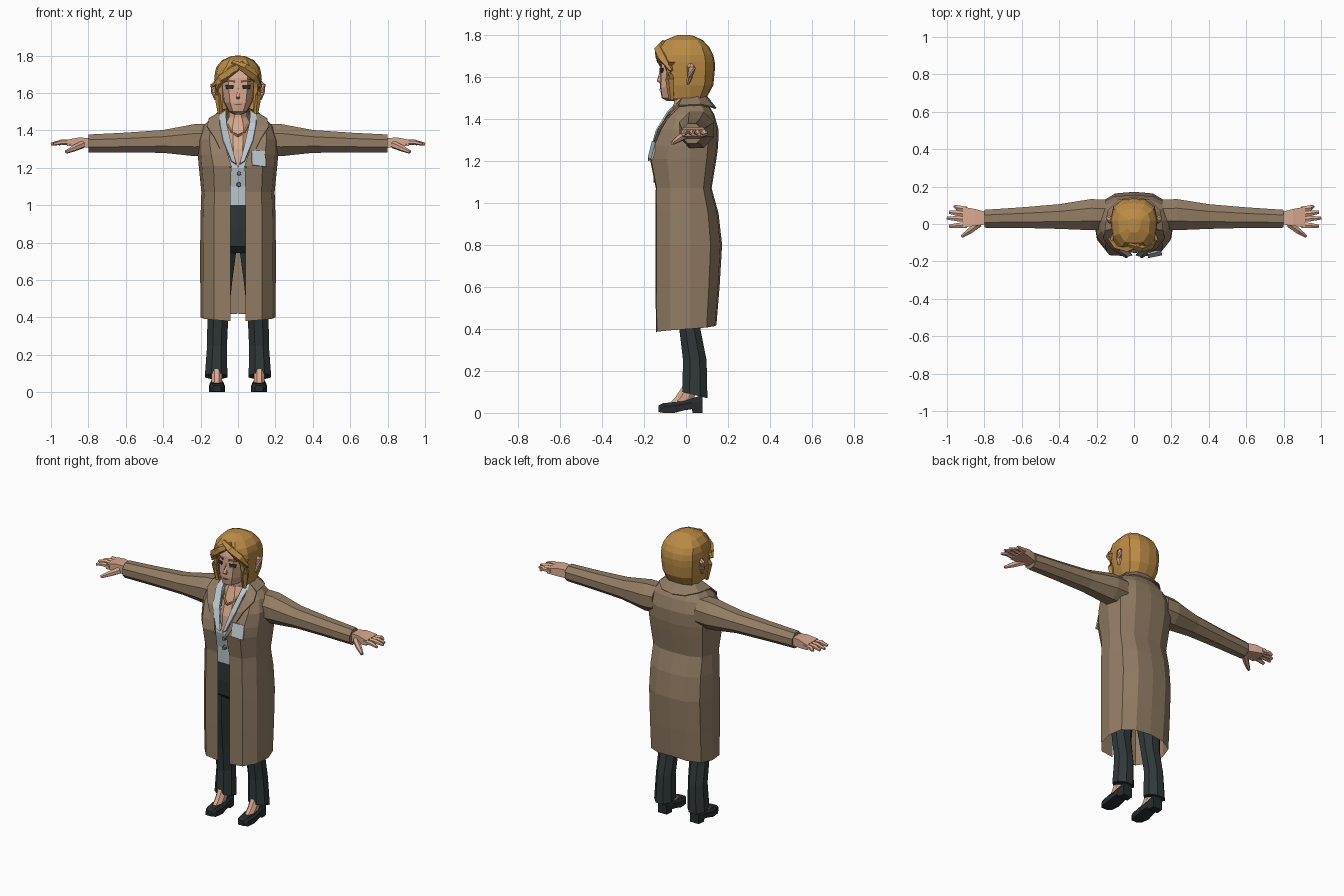
import bpy, bmesh, math
from mathutils import Vector


def material(name, rgb):
    m = bpy.data.materials.new(name)
    m.diffuse_color = (*rgb, 1)
    return m


COAT = material("tan coat", (0.29, 0.205, 0.13))
HAIR = material("golden hair", (0.50, 0.26, 0.06))
SKIN = material("skin", (0.70, 0.40, 0.28))
CLOTH = material("dark trousers", (0.030, 0.040, 0.041))
SHOE = material("shoe black", (0.020, 0.025, 0.027))
SHIRT = material("pale shirt", (0.50, 0.57, 0.60))
EYE = material("eye dark", (0.03, 0.03, 0.035))
BROW = material("brow brown", (0.25, 0.10, 0.03))
GOLD = material("necklace gold", (0.60, 0.33, 0.10))
GREY = material("button grey", (0.16, 0.18, 0.19))


def loft(name, rings, mat, closed=True, caps=True, mirror=False, thick=0):
    """Skin equal-length point rings with quads."""
    bm = bmesh.new()
    vs = [[bm.verts.new(p) for p in r] for r in rings]
    n = len(rings[0])
    for a, b in zip(vs, vs[1:]):
        for i in range(n if closed else n - 1):
            j = (i + 1) % n
            bm.faces.new((a[i], a[j], b[j], b[i]))
    if closed and caps:
        bm.faces.new(vs[0][::-1])
        bm.faces.new(vs[-1])
    bmesh.ops.remove_doubles(bm, verts=bm.verts, dist=1e-5)
    bmesh.ops.recalc_face_normals(bm, faces=bm.faces)
    me = bpy.data.meshes.new(name)
    bm.to_mesh(me)
    bm.free()
    me.materials.append(mat)
    ob = bpy.data.objects.new(name, me)
    bpy.context.collection.objects.link(ob)
    if thick:
        s = ob.modifiers.new("thick", 'SOLIDIFY')
        s.thickness, s.offset = thick, 0
    if mirror:
        ob.modifiers.new("mirror", 'MIRROR')
    return ob


def shell(name, rows, mat, hem=0):
    """Mirrored body shell; rows are (z, opening, half width, front y, back y)."""
    rings = []
    for k, (z, o, w, f, b) in enumerate(rows):
        pts = [(o, f), (o + .55 * (w - o), f * .97), (max(o, .92 * w), f * .52), (w, .02),
               (.88 * w, b * .68), (.5 * w, b * .95), (0, b)]
        t = hem if k == 0 else 0
        rings.append([(x, y, z + t * i / 6) for i, (x, y) in enumerate(pts)])
    return loft(name, rings, mat, closed=False, mirror=True)


def oval(n, a, b):
    k = 1 / math.cos(math.pi / n)
    return [(a * k * math.cos(2 * math.pi * (i + .5) / n),
             b * k * math.sin(2 * math.pi * (i + .5) / n)) for i in range(n)]


def column(name, rows, mat, mirror=True, n=8, tilt=0):
    """Upright limb; rows are (z, cx, cy, rx, ry)."""
    rings = [[(cx + u, cy + v, z - (tilt * v if k == 0 else 0)) for u, v in oval(n, rx, ry)]
             for k, (z, cx, cy, rx, ry) in enumerate(rows)]
    return loft(name, rings, mat, mirror=mirror)


def tube(name, pts, radii, mat, mirror=False, n=5, flat=1):
    pts = [Vector(p) for p in pts]
    rings = []
    for i, p in enumerate(pts):
        d = pts[min(i + 1, len(pts) - 1)] - pts[max(i - 1, 0)]
        q = d.to_track_quat('Z', 'Y')
        rings.append([p + q @ Vector((u, v, 0)) for u, v in oval(n, radii[i], radii[i] * flat)])
    return loft(name, rings, mat, mirror=mirror)


# Long open coat
shell("coat", [(.38, .04, .2, -.143, .145), (.60, .04, .202, -.145, .16), (.80, .04, .202, -.145, .172),
               (.95, .04, .2, -.145, .155), (1.07, .04, .196, -.144, .122), (1.21, .035, .21, -.172, .145),
               (1.27, .055, .215, -.157, .153), (1.35, .078, .215, -.122, .155),
               (1.42, .092, .19, -.078, .135), (1.47, .09, .14, -.03, .105), (1.495, .08, .1, -.015, .085)],
      COAT, hem=.04)

# Sleeves
loft("sleeve", [[(x, cy + u, cz + v) for u, v in oval(8, ry, rz)] for x, cy, cz, ry, rz in
                [(.15, .05, 1.35, .08, .085), (.23, .05, 1.348, .083, .086), (.4, .04, 1.341, .066, .061),
                 (.6, .034, 1.335, .055, .053), (.8, .028, 1.33, .048, .048)]], COAT, mirror=True)

# Coat collar and lapels
loft("coat_collar", [[(.095, -.02, 1.495), (.085, .05, 1.51), (.05, .085, 1.512), (0, .093, 1.512)],
                     [(.155, -.035, 1.462), (.14, .07, 1.467), (.08, .128, 1.455), (0, .142, 1.45)]],
     COAT, closed=False, mirror=True, thick=.008)
loft("lapel", [[(.10, -.02, 1.495), (.155, -.035, 1.46)], [(.098, -.075, 1.43), (.165, -.075, 1.42)],
               [(.08, -.13, 1.35), (.125, -.125, 1.36)], [(.035, -.178, 1.21), (.045, -.178, 1.2)]],
     COAT, closed=False, mirror=True, thick=.008)

# Shirt with open neck, shirt collar, buttons and pocket
shell("shirt", [(1.0, 0, .165, -.128, .10), (1.1, 0, .17, -.13, .09), (1.2, 0, .18, -.152, .11),
                (1.3, .03, .17, -.137, .11), (1.4, .055, .15, -.085, .10), (1.46, .06, .11, -.04, .08)], SHIRT)
loft("shirt_collar", [[(.065, 0, 1.51), (.1, 0, 1.495)], [(.062, -.07, 1.44), (.097, -.085, 1.435)],
                      [(.04, -.13, 1.34), (.08, -.14, 1.345)], [(.01, -.165, 1.22), (.035, -.172, 1.235)]],
     SHIRT, closed=False, mirror=True, thick=.008)
for z in (1.11, 1.17):
    tube("shirt_button", [(.005, -.135, z), (.005, -.155, z)], [.012, .01], GREY, n=6)
loft("pocket_cloth", [[(.075, -.178, 1.215), (.15, -.163, 1.205)], [(.072, -.158, 1.295), (.145, -.142, 1.288)]],
     SHIRT, closed=False, thick=.009)

# Chest, neck and necklace
column("chest", [(1.15, 0, -.09, .05, .045), (1.3, 0, -.07, .06, .05), (1.42, 0, -.025, .07, .052),
                 (1.47, 0, -.01, .05, .05)], SKIN, mirror=False)
column("neck", [(1.38, 0, -.005, .055, .06), (1.47, 0, -.003, .048, .055), (1.58, 0, 0, .05, .055)],
       SKIN, mirror=False)
tube("necklace", [(.055, -.05, 1.43), (.035, -.088, 1.39), (0, -.11, 1.37)], [.005] * 3, GOLD, mirror=True)

# Head and face details
shell("head", [(1.485, 0, .02, -.09, .03), (1.50, 0, .05, -.116, .05), (1.55, 0, .077, -.124, .08),
               (1.62, 0, .09, -.122, .1), (1.68, 0, .092, -.119, .1), (1.74, 0, .08, -.1, .09)], SKIN)
tube("nose", [(0, -.118, 1.635), (0, -.128, 1.58), (0, -.116, 1.57)], [.005, .011, .006], SKIN, n=4)
loft("eye", [[(.028, -.124, 1.622), (.062, -.112, 1.622)], [(.024, -.124, 1.642), (.066, -.109, 1.642)]],
     EYE, closed=False, mirror=True, thick=.006)
loft("eyebrow", [[(.018, -.124, 1.656), (.07, -.107, 1.663)], [(.02, -.123, 1.667), (.068, -.107, 1.674)]],
     BROW, closed=False, mirror=True, thick=.006)
loft("mouth", [[(0, -.126, 1.535), (.02, -.124, 1.538)], [(0, -.126, 1.542), (.02, -.125, 1.54)]],
     BROW, closed=False, mirror=True, thick=.002)
tube("ear", [(.118, .008, 1.565), (.127, .018, 1.60), (.13, .025, 1.645), (.12, .022, 1.66)],
     [.008, .015, .02, .01], SKIN, mirror=True, n=6, flat=.7)

# Hair cap, fringe and side locks
shell("hair", [(1.525, .045, .055, -.035, .05), (1.495, .08, .1, -.075, .095), (1.56, .084, .117, -.088, .13),
               (1.63, .084, .124, -.094, .137), (1.67, .078, .126, -.11, .137), (1.705, .04, .124, -.127, .13),
               (1.74, 0, .115, -.125, .112), (1.775, 0, .085, -.1, .08), (1.798, 0, .035, -.045, .03),
               (1.8, 0, 0, -.015, -.015)], HAIR)
tube("fringe_left", [(.03, -.105, 1.762), (-.03, -.122, 1.725), (-.085, -.11, 1.68), (-.135, -.075, 1.635)],
     [.012, .026, .026, .006], HAIR, flat=.8)
tube("fringe_low", [(.0, -.12, 1.73), (-.05, -.126, 1.70), (-.1, -.105, 1.655), (-.115, -.09, 1.62)],
     [.012, .018, .018, .006], HAIR, flat=.8)
tube("fringe_right", [(-.03, -.105, 1.765), (.035, -.12, 1.735), (.085, -.105, 1.69), (.122, -.07, 1.63)],
     [.012, .026, .026, .008], HAIR, flat=.8)
tube("side_lock", [(.102, -.075, 1.67), (.105, -.075, 1.59), (.096, -.07, 1.49)],
     [.022, .019, .01], HAIR, mirror=True)

# Trousers
shell("trouser_hips", [(.745, 0, .15, -.06, .08), (.78, 0, .17, -.10, .12), (.88, 0, .175, -.115, .13),
                       (1.01, 0, .16, -.122, .095)], CLOTH)
column("trouser_leg", [(.085, .117, .042, .06, .06), (.25, .112, .042, .053, .056), (.40, .108, .018, .056, .05),
                       (.6, .1, .005, .07, .07), (.78, .09, .005, .084, .09)], CLOTH, tilt=.25)

# Feet and heeled shoes
column("foot", [(.04, .113, -.035, .026, .05), (.075, .114, -.005, .028, .045), (.16, .115, .035, .028, .03)], SKIN)
loft("shoe", [[(.113 - w, y, z0), (.113 + w, y, z0), (.113 + w, y, (z0 + z1 * 2) / 3), (.113 + w * .7, y, z1),
               (.113 - w * .7, y, z1), (.113 - w, y, (z0 + z1 * 2) / 3)] for y, w, z0, z1 in
              [(-.132, .022, .005, .035), (-.11, .036, 0, .046), (-.055, .043, 0, .052), (-.01, .04, .012, .056),
               (.028, .036, .018, .068), (.032, .036, 0, .07), (.078, .031, 0, .085)]], SHOE, mirror=True)

# Hands: palm, four fingers and thumb
loft("palm", [[(x, a, c), (x, b, c), (x, b, d), (x, a, d)] for x, a, b, c, d in
              [(.78, .0, .062, 1.305, 1.358), (.85, -.01, .08, 1.312, 1.362), (.915, -.018, .092, 1.318, 1.35)]],
     SKIN, mirror=True)
for label, y0, x1, y1 in [("index", -.005, .987, -.012), ("middle", .025, 1.0, .032),
                          ("ring", .052, .988, .063), ("little", .078, .96, .095)]:
    tube(label + "_finger", [(.895, y0, 1.335), (.945, (y0 + y1) / 2, 1.337), (x1, y1, 1.326)],
         [.015, .014, .008], SKIN, mirror=True, n=6, flat=.85)
tube("thumb", [(.83, .0, 1.325), (.875, -.035, 1.305), (.92, -.066, 1.284)], [.018, .015, .008],
     SKIN, mirror=True, n=6)
